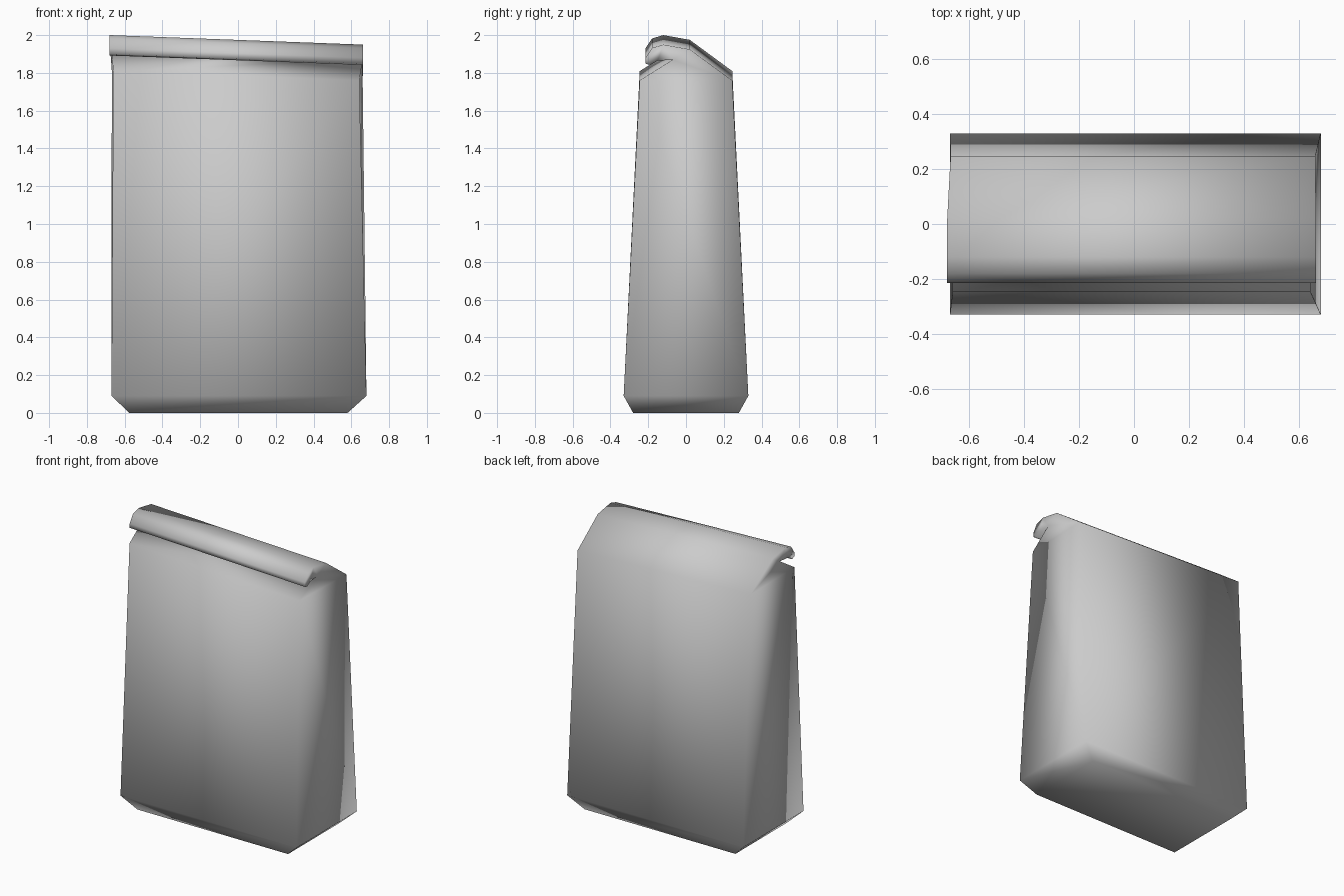
import bpy
import bmesh

cube = bpy.data.objects.get("Cube")
if cube:
    bpy.data.objects.remove(cube, do_unlink=True)

# Plain grey paper
paper = bpy.data.materials.new("grey_paper")
paper.use_nodes = True
paper.diffuse_color = (0.6, 0.6, 0.6, 1)
paper.node_tree.nodes["Principled BSDF"].inputs["Base Color"].default_value = (0.6, 0.6, 0.6, 1)

# Side outline, from the back of the base over the rolled top to the front:
# y, z, x of the left end, x of the right end
outline = [
    (0.28, 0.0, 0.58, -0.575),       # base, back
    (0.33, 0.09, 0.68, -0.67),       # hip, back
    (0.245, 1.81, 0.66, -0.668),     # shoulder, back
    (0.02, 1.975, 0.663, -0.68),     # rolled top
    (-0.12, 2.0, 0.663, -0.68),
    (-0.18, 1.982, 0.663, -0.68),
    (-0.215, 1.93, 0.663, -0.68),
    (-0.215, 1.90, 0.663, -0.68),
    (-0.19, 1.892, 0.663, -0.68),
    (-0.15, 1.915, 0.663, -0.675),
    (-0.07, 1.92, 0.66, -0.67),      # neck under the roll
    (-0.245, 1.81, 0.642, -0.66),    # shoulder, front
    (-0.33, 0.09, 0.68, -0.67),      # hip, front
    (-0.28, 0.0, 0.58, -0.575),      # base, front
]
BASE_B, HIP_B, SHOULDER_B, ROLL, NECK, SHOULDER_F, HIP_F, BASE_F = 0, 1, 2, 3, 10, 11, 12, 13


def end_point(point, side):
    """Place an outline point on one end; the folded top slopes down to the left."""
    y, z = point[:2]
    x = point[2 + side]
    slope = 0.0375 * (x + 0.68) if z > 1 else 0
    return (x, y, z - slope)


bm = bmesh.new()
left, right = ([bm.verts.new(end_point(p, s)) for p in outline] for s in (0, 1))

# Paper wrapped around the outline
for i in range(len(outline)):
    j = (i + 1) % len(outline)
    bm.faces.new((left[i], left[j], right[j], right[i]))

# Ends: slanted foot, tall side panel, folded neck and roll
end_faces = [
    (BASE_B, HIP_B, HIP_F, BASE_F),
    (HIP_B, SHOULDER_B, SHOULDER_F, HIP_F),
    (SHOULDER_B, ROLL, NECK, SHOULDER_F),
    tuple(range(ROLL, NECK + 1)),
]
for ring in (left, right):
    for face in end_faces:
        bm.faces.new([ring[k] for k in face])

bmesh.ops.recalc_face_normals(bm, faces=bm.faces)
for face in bm.faces:
    face.smooth = True

mesh = bpy.data.meshes.new("paper_bag")
bm.to_mesh(mesh)
bm.free()
mesh.materials.append(paper)
bag = bpy.data.objects.new("paper_bag", mesh)
bpy.context.collection.objects.link(bag)
